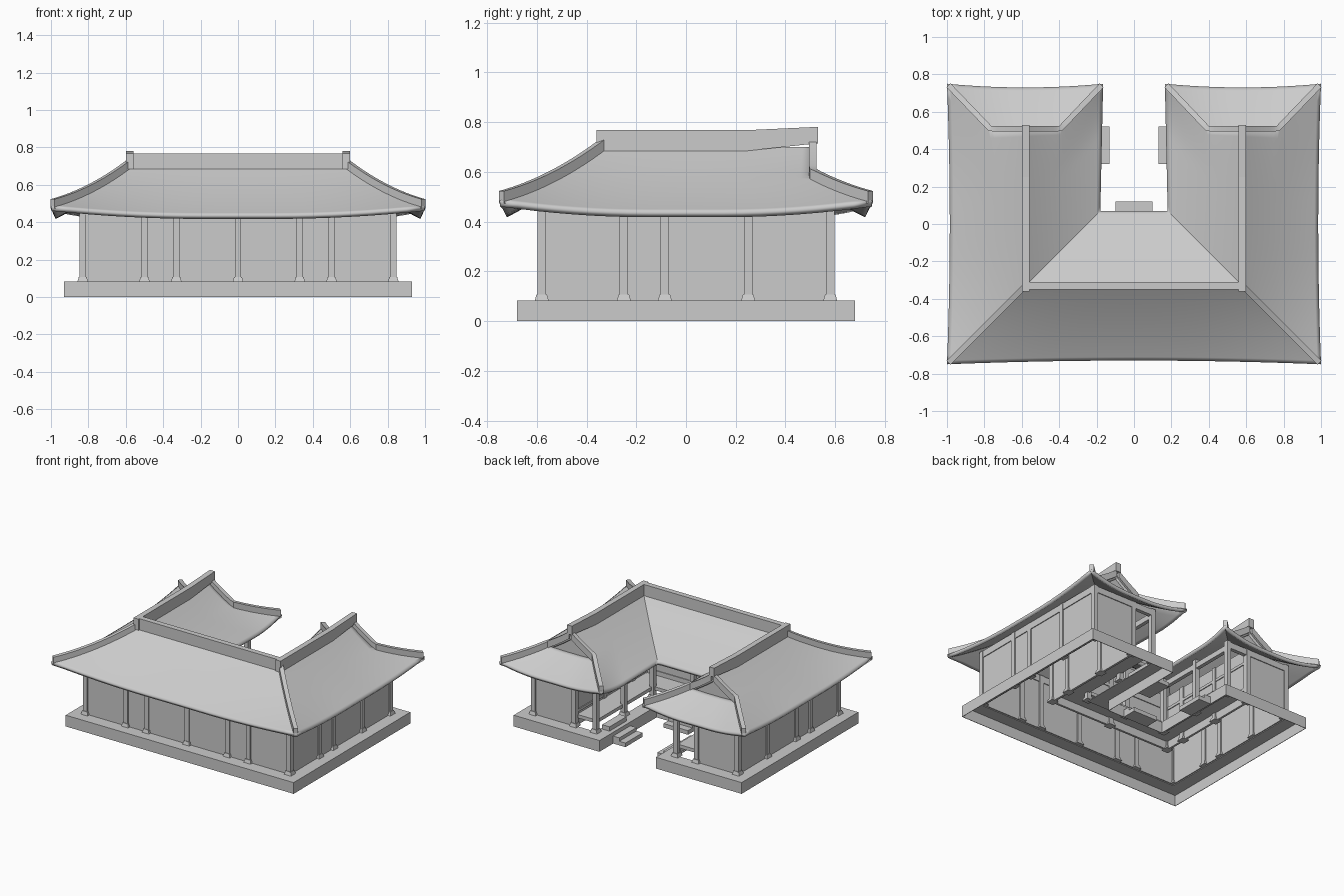
import bpy, bmesh, math
from mathutils import Vector

if "Cube" in bpy.data.objects:
    bpy.data.objects.remove(bpy.data.objects["Cube"], do_unlink=True)

grey = bpy.data.materials.new("plain grey")
grey.use_nodes = True
GREY = (0.6, 0.6, 0.6, 1)
grey.diffuse_color = GREY
grey.node_tree.nodes["Principled BSDF"].inputs["Base Color"].default_value = GREY


def finish(name, bm, smooth=False):
    mesh = bpy.data.meshes.new(name)
    bm.to_mesh(mesh)
    bm.free()
    mesh.materials.append(grey)
    ob = bpy.data.objects.new(name, mesh)
    bpy.context.collection.objects.link(ob)
    if smooth:
        bpy.ops.object.select_all(action='DESELECT')
        bpy.context.view_layer.objects.active = ob
        ob.select_set(True)
        bpy.ops.object.shade_smooth_by_angle(angle=math.radians(25))
    return ob


def add_box(bm, x0, x1, y0, y1, z0, z1, taper=1.0):
    vs = bmesh.ops.create_cube(bm, size=1)["verts"]
    for v in vs:
        k = taper if v.co.z > 0 else 1
        v.co = ((x0 + x1) / 2 + v.co.x * k * (x1 - x0),
                (y0 + y1) / 2 + v.co.y * k * (y1 - y0),
                z0 if v.co.z < 0 else z1)


def boxes(name, items):
    bm = bmesh.new()
    for it in items:
        add_box(bm, *it)
    return finish(name, bm)


def both(items):
    """Repeat boxes on the other side of x = 0."""
    return items + [(-b, -a, *rest) for a, b, *rest in items]


# Platform: U-shaped skirt with a walkway rim, open below
TOP = 0.083


def u_outline(x, y, xi, yi):
    half = [(x, -y), (x, y), (xi, y), (xi, yi)]
    return half + [(-a, b) for a, b in reversed(half)]


outer, inner = u_outline(.93, .68, .23, .015), u_outline(.83, .58, .33, -.085)
bm = bmesh.new()
rings = [[bm.verts.new((x, y, z)) for x, y in o]
         for o, z in ((outer, 0), (outer, TOP), (inner, TOP))]
for lo, hi in zip(rings, rings[1:]):
    for i in range(len(lo)):
        j = (i + 1) % len(lo)
        bm.faces.new((lo[i], lo[j], hi[j], hi[i]))
platform = finish("platform", bm)
shell = platform.modifiers.new("thickness", 'SOLIDIFY')
shell.thickness, shell.offset = 0.005, -1

# Columns on tapered foot stones
spots = {(0, -.58), (0, -.25), (0, -.085)}
for s in (-1, 1):
    for y in (-.58, -.25, -.085, .25, .58):
        spots.add((s * .83, y))
        spots.add((s * .5, y))
    for y in (-.58, -.25, -.085, .25, .58):
        if y != -.25:
            spots.add((s * .33, y))
boxes("columns", [(x - .017, x + .017, y - .017, y + .017, TOP, .49) for x, y in spots])
boxes("foot_stones", [(x - .028, x + .028, y - .028, y + .028, TOP, TOP + .025, .75)
                      for x, y in spots])

# Thin walls
T, WT = .008, .49
boxes("walls", both([
    (.83 - T, .83 + T, -.58, .58, TOP, WT),
    (.5 - T, .5 + T, -.25, .58, TOP, WT),
    (.5, .83, .58 - T, .58 + T, TOP, WT),
]) + [(-.83, .83, -.58 - T, -.58 + T, TOP, WT), (-.5, .5, -.25 - T, -.25 + T, TOP, WT)])

# Beams around the heads of the columns, and rails on the courtyard walls
B = .014
boxes("beams", both([
    (.83 - B, .83 + B, -.58, .58, .44, .49),
    (.33 - B, .33 + B, -.085, .58, .42, .46),
    (.33, .83, .58 - B, .58 + B, .44, .485),
]) + [(-.83, .83, -.58 - B, -.58 + B, .44, .49), (-.33, .33, -.085 - B, -.085 + B, .42, .46)])
rails = []
for z in (.18, .38):
    rails += both([(.5 - B, .5, -.25, .58, z, z + .02)])
    rails.append((-.5, .5, -.25, -.25 + B, z, z + .02))
boxes("wall_rails", rails)

# Raised veranda floor
boxes("veranda_floor", both([(.33, .49, -.085, .57, .14, .165)])
      + [(-.49, .49, -.24, -.085, .14, .165)])

# Stepping stones to the courtyard
boxes("steps", both([
    (.13, .18, .32, .52, 0, .03), (.18, .23, .32, .52, 0, .055),
    (.26, .32, .32, .52, TOP, .115),
]) + [(-.1, .1, .068, .12, 0, .03), (-.1, .1, .015, .068, 0, .055),
      (-.1, .1, -.075, -.015, TOP, .115)])

# Roof: each slope is a sheet between two edges that run down from the ridge
RX, RY, GY, KNEE = .58, -.33, .51, .45


def height(v):
    return .70 - .32 * v + .06 * v * v


def end_y(v):
    return GY + max(0, (v - KNEE) / (1 - KNEE)) * (.75 - GY)


def front_hip(s):
    return lambda v: Vector((s * (RX + .42 * v), RY - .42 * v, 0))


def outer_end(s):
    return lambda v: Vector((s * (RX + .42 * v), end_y(v), 0))


def inner_end(s):
    return lambda v: Vector((s * (RX - .415 * v), end_y(v), 0))


def valley(s):
    return lambda v: Vector((s * (RX - .4 * v), RY + .4 * v, 0))


def surface(left, right, lift_l, lift_r, bow, u, v):
    p = left(v).lerp(right(v), u)
    rise = lift_l * max(0, 1 - u / .4) ** 2 + lift_r * max(0, (u - .6) / .4) ** 2
    p += Vector(bow) * (4 * u * (1 - u) * v * v)
    p.z = height(v) + .045 * v * v * rise
    return p


def add_slope(bm, left, right, lift_l, lift_r, bow, v0=0.0, nu=20, nv=20):
    # Rows meet the knee of the gable exactly
    grid = []
    for j in range(nv + 1):
        v = v0 + (1 - v0) * j / nv
        grid.append([bm.verts.new(surface(left, right, lift_l, lift_r, bow, i / nu, v))
                     for i in range(nu + 1)])
    for a, b in zip(grid, grid[1:]):
        for i in range(nu):
            f = bm.faces.new((a[i], a[i + 1], b[i + 1], b[i]))
            f.normal_update()
            if f.normal.z < 0:
                f.normal_flip()


bm = bmesh.new()
add_slope(bm, front_hip(-1), front_hip(1), 1, 1, (0, .02, 0))
add_slope(bm, valley(-1), valley(1), 0, 0, (0, 0, 0))
for s in (-1, 1):
    add_slope(bm, front_hip(s), outer_end(s), 1, 1, (-.015 * s, 0, 0))
    add_slope(bm, valley(s), inner_end(s), 0, 1, (0, 0, 0))
    add_slope(bm, inner_end(s), outer_end(s), 1, 1, (0, -.02, 0), v0=KNEE, nv=11)
bmesh.ops.remove_doubles(bm, verts=bm.verts, dist=.0005)
roof = finish("roof", bm, True)
shell = roof.modifiers.new("thickness", 'SOLIDIFY')
shell.thickness, shell.offset = .025, -1

# Gable triangles closing the wing ends
bm = bmesh.new()
for s in (-1, 1):
    zk = height(KNEE) - .01
    pts = [(s * RX - .18, zk), (s * RX + .18, zk), (s * RX, .69)]
    f = bm.faces.new([bm.verts.new((x, GY - .01, z)) for x, z in pts])
    out = bmesh.ops.extrude_face_region(bm, geom=[f])["geom"]
    for v in out:
        if isinstance(v, bmesh.types.BMVert):
            v.co.y -= .015
bmesh.ops.recalc_face_normals(bm, faces=bm.faces)
finish("gables", bm)


# Raised tile ribs along hips and gable verges
def add_rib(bm, edge, half=.015, tall=.036, steps=20):
    path = []
    for i in range(steps + 1):
        v = .02 + .96 * i / steps
        p = edge(v)
        p.z = height(v) + .045 * v * v
        path.append(p)
    rows = []
    for i, p in enumerate(path):
        d = path[min(i + 1, steps)] - path[max(i - 1, 0)]
        side = Vector((d.y, -d.x, 0)).normalized() * half
        rows.append([bm.verts.new(p + side * a + Vector((0, 0, z)))
                     for a, z in ((-1, -.015), (1, -.015), (1, tall), (-1, tall))])
    for a, b in zip(rows, rows[1:]):
        for k in range(4):
            m = (k + 1) % 4
            bm.faces.new((a[k], a[m], b[m], b[k]))
    bm.faces.new(rows[0])
    bm.faces.new(rows[-1])


bm = bmesh.new()
for s in (-1, 1):
    for edge in (front_hip(s), outer_end(s), inner_end(s)):
        add_rib(bm, edge)
bmesh.ops.recalc_face_normals(bm, faces=bm.faces)
finish("roof_ribs", bm, True)

# Ridge beams; the wing ridges rise a little toward their ends
boxes("main_ridge", [(-.6, .6, RY - .02, RY + .02, .685, .768)])
bm = bmesh.new()
for s in (-1, 1):
    add_box(bm, s * RX - .02, s * RX + .02, RY - .03, .25, .685, .768)
    add_box(bm, s * RX - .02, s * RX + .02, .25, .53, .685, .768)
for v in bm.verts:
    if v.co.y > .5:
        v.co.z += .013 if v.co.z > .7 else .03
finish("wing_ridges", bm)
